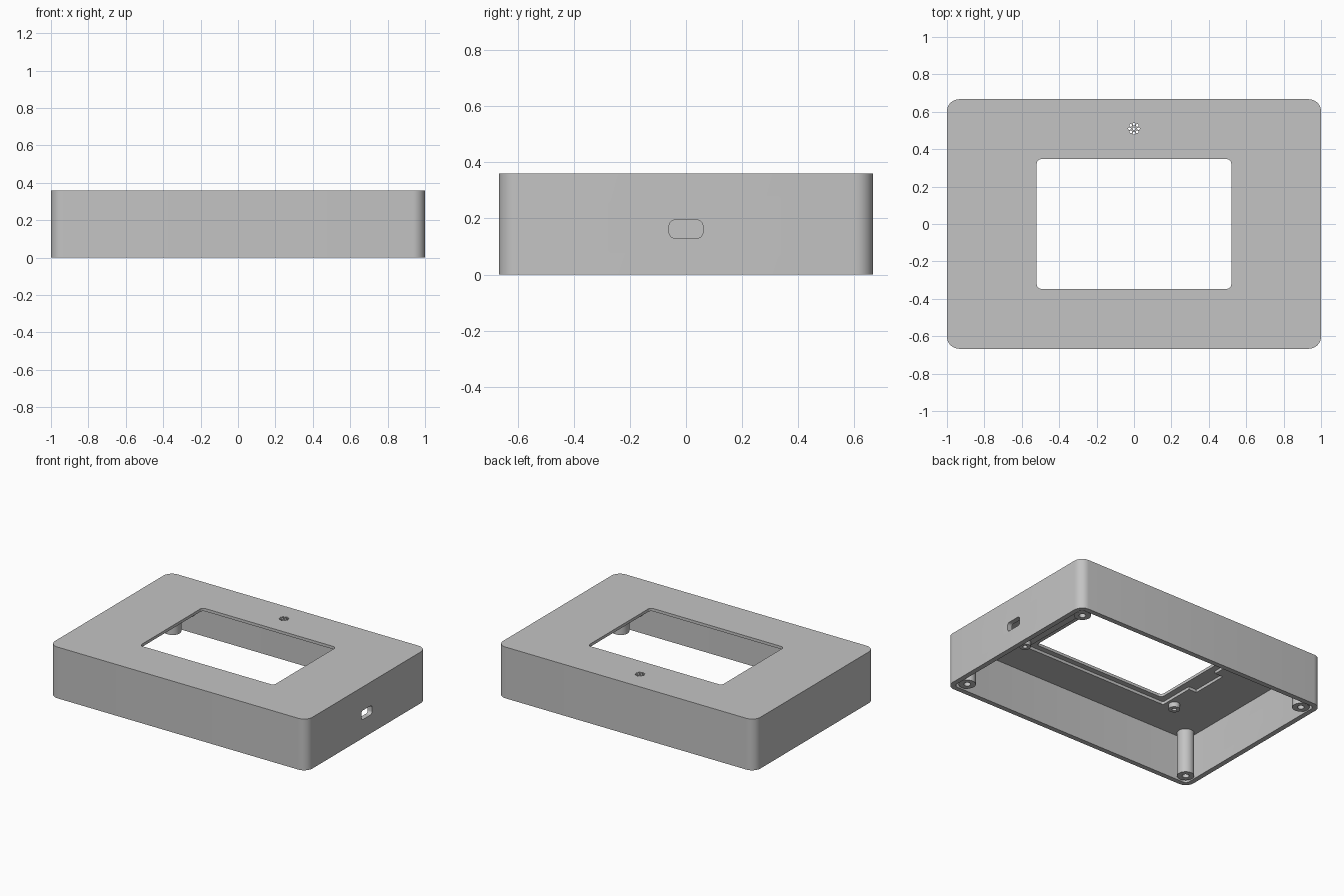
import bpy
import bmesh
from math import sin, cos, pi, radians
from mathutils import Matrix, Vector

if "Cube" in bpy.data.objects:
    bpy.data.objects.remove(bpy.data.objects["Cube"], do_unlink=True)

# Main sizes
HEIGHT, WALL, CEILING, LEDGE = 0.36, 0.035, 0.32, 0.34
HALF_X, HALF_Y = 1.0, 0.667

grey = bpy.data.materials.new("plain grey plastic")
grey.use_nodes = True
COLOUR = (0.55, 0.55, 0.55, 1)
grey.diffuse_color = COLOUR
grey.node_tree.nodes["Principled BSDF"].inputs["Base Color"].default_value = COLOUR


def add_object(name, bm):
    bmesh.ops.recalc_face_normals(bm, faces=bm.faces)
    mesh = bpy.data.meshes.new(name)
    bm.to_mesh(mesh)
    bm.free()
    mesh.materials.append(grey)
    obj = bpy.data.objects.new(name, mesh)
    bpy.context.collection.objects.link(obj)
    return obj


def rounded_prism(name, hx, hy, z0, z1, radius, matrix=Matrix(), steps=8):
    """Upright prism with a rounded rectangle as its outline."""
    bm = bmesh.new()
    verts = []
    for k, (sx, sy) in enumerate([(1, 1), (-1, 1), (-1, -1), (1, -1)]):
        for i in range(steps + 1):
            a = (k + i / steps) * pi / 2
            verts.append(bm.verts.new((sx * (hx - radius) + radius * cos(a),
                                       sy * (hy - radius) + radius * sin(a), z0)))
    face = bm.faces.new(verts)
    top = bmesh.ops.extrude_face_region(bm, geom=[face])["geom"]
    bmesh.ops.translate(bm, vec=(0, 0, z1 - z0),
                        verts=[v for v in top if isinstance(v, bmesh.types.BMVert)])
    bm.transform(matrix)
    return add_object(name, bm)


def cylinder(name, x, y, radius, z0, z1, segments=16):
    bm = bmesh.new()
    bmesh.ops.create_cone(bm, cap_ends=True, segments=segments, radius1=radius,
                          radius2=radius, depth=z1 - z0,
                          matrix=Matrix.Translation((x, y, (z0 + z1) / 2)))
    return add_object(name, bm)


def cut(target, cutter):
    """Subtract the cutter for good, then remove it."""
    mod = target.modifiers.new("cut", 'BOOLEAN')
    mod.operation = 'DIFFERENCE'
    mod.solver = 'EXACT'
    mod.object = cutter
    cutter.hide_render = True
    bpy.context.view_layer.update()
    graph = bpy.context.evaluated_depsgraph_get()
    mesh = bpy.data.meshes.new_from_object(target.evaluated_get(graph))
    target.modifiers.clear()
    target.data = mesh
    bpy.data.objects.remove(cutter, do_unlink=True)


def smooth(obj):
    bpy.ops.object.select_all(action='DESELECT')
    obj.select_set(True)
    bpy.context.view_layer.objects.active = obj
    bpy.ops.object.shade_smooth_by_angle(angle=radians(30))


def screw_post(name, x, y, z0, radius, hole, depth):
    """Post hanging from the ceiling with a blind screw hole below."""
    bm = bmesh.new()
    top = CEILING + 0.005
    profile = [(0, top), (radius, top), (radius, z0), (hole, z0),
               (hole, z0 + depth), (0, z0 + depth)]
    verts = [bm.verts.new((x + r, y, z)) for r, z in profile]
    edges = [bm.edges.new(pair) for pair in zip(verts, verts[1:])]
    bmesh.ops.spin(bm, geom=verts + edges, cent=(x, y, 0), axis=(0, 0, 1),
                   angle=2 * pi, steps=32, use_merge=True)
    bmesh.ops.remove_doubles(bm, verts=bm.verts, dist=0.0001)
    smooth(add_object(name, bm))


# Housing: rounded box, open at the bottom
housing = rounded_prism("housing", HALF_X, HALF_Y, 0, HEIGHT, 0.065)
cut(housing, rounded_prism("cavity", HALF_X - WALL, HALF_Y - WALL, -0.1, CEILING, 0.03))

# Screen window, the stepped seat below it and its cable notch
cut(housing, rounded_prism("screen_seat", 0.565, 0.385, 0.2, LEDGE, 0.01))
cut(housing, rounded_prism("cable_notch", 0.06, 0.13, 0.2, LEDGE, 0.005,
                           Matrix.Translation((-0.567, 0, 0))))
cut(housing, rounded_prism("window", 0.52, 0.347, 0.2, 0.5, 0.025))

# Side ports: a small one on the left, a larger one on the right
for side, half_width, half_height, radius in [(1, 0.06, 0.032, 0.02),
                                              (-1, 0.09, 0.05, 0.03)]:
    turn = Matrix.Translation((side, 0, 0.162)) @ Matrix.Rotation(pi / 2, 4, 'Y')
    cut(housing, rounded_prism("port", half_height, half_width, -0.1, 0.1, radius, turn))

# Sound grille: a ring of small holes around a central one
for i in range(9):
    a = i * pi / 4
    ring = 0.024 if i < 8 else 0
    cut(housing, cylinder("grille_hole", ring * cos(a), 0.51 + ring * sin(a),
                          0.0075, 0.25, 0.5, 12))
smooth(housing)

# Tall corner posts and short screen bosses
for sx, x_name in [(1, "left"), (-1, "right")]:
    for sy, y_name in [(-1, "front"), (1, "back")]:
        screw_post(f"{y_name}_{x_name}_corner_post", sx * 0.907, sy * 0.57,
                   0.005, 0.055, 0.022, 0.2)
        screw_post(f"{y_name}_{x_name}_screen_boss", sx * 0.62, sy * 0.34,
                   0.285, 0.037, 0.015, 0.03)
